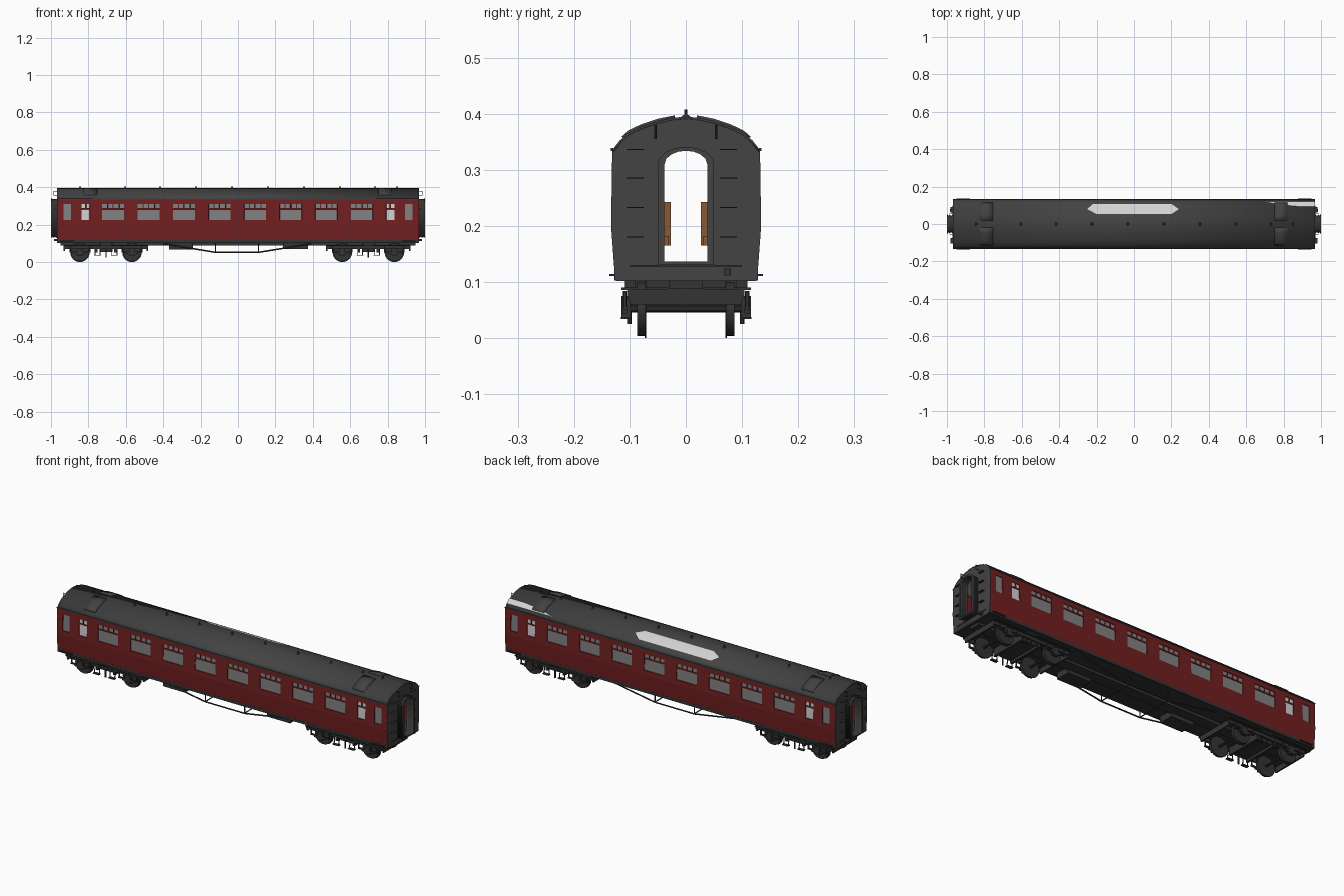
import bpy, bmesh, math
from mathutils import Vector, Matrix

if "Cube" in bpy.data.objects:
    bpy.data.objects.remove(bpy.data.objects["Cube"])

def mat(name, r, g, b):
    m = bpy.data.materials.new(name)
    m.diffuse_color = (r, g, b, 1)
    m.use_nodes = True
    m.node_tree.nodes["Principled BSDF"].inputs["Base Color"].default_value = m.diffuse_color
    return m

RED = mat("maroon_paint", 0.17, 0.014, 0.015)
GREY = mat("roof_grey", 0.056, 0.056, 0.056)
DARK = mat("underframe_black", 0.034, 0.034, 0.034)
GLASS = mat("window_grey", 0.22, 0.22, 0.22)
PALE = mat("pale_white", 0.65, 0.65, 0.65)
BROWN = mat("seat_brown", 0.25, 0.10, 0.035)

END = 0.967
SIDE = [(0.125, 0.103), (0.128, 0.118), (0.134, 0.20), (0.132, 0.335)]
ROOF = [(0.132, 0.335), (0.119, 0.352), (0.103, 0.366), (0.08, 0.377),
        (0.05, 0.387), (0.025, 0.3925), (0, 0.395)]

def lerp(table, v):
    """Piecewise linear lookup in an ascending list of (key, value)."""
    for (a, fa), (b, fb) in zip(table, table[1:]):
        if v <= b:
            return fa + (fb - fa) * (v - a) / (b - a)
    return table[-1][1]

def side_y(z):
    return lerp([(c, y) for y, c in SIDE], z)

def roof_z(y):
    return lerp(ROOF[::-1], abs(y))

def box(bm, x0, x1, y0, y1, z0, z1):
    m = Matrix.Translation(((x0+x1)/2, (y0+y1)/2, (z0+z1)/2)) @ \
        Matrix.Diagonal((abs(x1-x0), abs(y1-y0), abs(z1-z0), 1))
    bmesh.ops.create_cube(bm, size=1, matrix=m)

def rod(bm, p, q, r, seg=8, r2=None):
    p, q = Vector(p), Vector(q)
    d = q - p
    m = Matrix.Translation((p+q)/2) @ d.to_track_quat('Z', 'Y').to_matrix().to_4x4()
    bmesh.ops.create_cone(bm, cap_ends=True, segments=seg, radius1=r,
                          radius2=r if r2 is None else r2, depth=d.length, matrix=m)

def finish(bm, name, *mats, smooth=False):
    me = bpy.data.meshes.new(name)
    bm.to_mesh(me)
    bm.free()
    ob = bpy.data.objects.new(name, me)
    bpy.context.collection.objects.link(ob)
    for m in mats:
        me.materials.append(m)
    if smooth:
        bpy.ops.object.select_all(action='DESELECT')
        ob.select_set(True)
        bpy.context.view_layer.objects.active = ob
        bpy.ops.object.shade_smooth_by_angle(angle=math.radians(35))
    return ob

def plate(name, loops, x0, x1, m):
    """Flat plate in the yz plane; later loops are holes."""
    cu = bpy.data.curves.new(name, 'CURVE')
    cu.dimensions = '2D'
    cu.fill_mode = 'BOTH'
    cu.extrude = abs(x1 - x0) / 2
    for pts in loops:
        sp = cu.splines.new('POLY')
        sp.points.add(len(pts) - 1)
        for p, (y, z) in zip(sp.points, pts):
            p.co = (y, z, 0, 1)
        sp.use_cyclic_u = True
    tmp = bpy.data.objects.new(name + "_tmp", cu)
    bpy.context.collection.objects.link(tmp)
    me = bpy.data.meshes.new_from_object(tmp)
    bpy.data.objects.remove(tmp)
    me.transform(Matrix(((0, 0, 1, (x0+x1)/2), (1, 0, 0, 0), (0, 1, 0, 0), (0, 0, 0, 1))))
    me.materials.clear()
    me.materials.append(m)
    ob = bpy.data.objects.new(name, me)
    bpy.context.collection.objects.link(ob)

def arch(w, z0, spring, top):
    n = 8
    return [(-w, z0), (w, z0)] + [(w*math.cos(math.pi*i/n), spring + (top-spring)*math.sin(math.pi*i/n))
                                  for i in range(n + 1)]

def roof_sheet(name, rows, offset, m, thick=0):
    """Sheet on the roof; rows are (y, x0, x1)."""
    bm = bmesh.new()
    vs = [[bm.verts.new((x, y, roof_z(y) + offset)) for x in (a, b)] for y, a, b in rows]
    for p, q in zip(vs, vs[1:]):
        bm.faces.new((p[0], p[1], q[1], q[0]))
    bmesh.ops.recalc_face_normals(bm, faces=bm.faces)
    if sum(f.normal.z for f in bm.faces) < 0:
        bmesh.ops.reverse_faces(bm, faces=bm.faces)
    ob = finish(bm, name, m, smooth=True)
    if thick:
        ob.modifiers.new("thickness", 'SOLIDIFY').thickness = thick

# Side walls: grid with recessed window faces
wins = []   # x0, x1, z0, z1, material index
for i in range(8):
    c = -0.668 + i * 0.19
    wins.append((c-0.059, c+0.059, 0.224, 0.283, 1))
    for k in range(4):
        a = c - 0.059 + k * 0.0305
        wins.append((a, a + 0.0265, 0.289, 0.31, 1))
for s in (-1, 1):
    c = s * 0.815
    wins.append((c-0.023, c+0.023, 0.224, 0.283, 2))
    wins.append((c-0.023, c-0.003, 0.289, 0.31, 2))
    wins.append((c+0.003, c+0.023, 0.289, 0.31, 2))
    wins.append((s*0.913-0.02, s*0.913+0.02, 0.224, 0.31, 1))
xs = sorted({round(v, 4) for w in wins for v in w[:2]} | {-END, END})
zs = [0.118, 0.2, 0.224, 0.283, 0.289, 0.31, 0.335]
for s, nm in ((-1, "front"), (1, "back")):
    bm = bmesh.new()
    g = [[bm.verts.new((x, s*side_y(z), z)) for z in zs] for x in xs]
    for i in range(len(xs) - 1):
        for j in range(len(zs) - 1):
            q = [g[i][j], g[i+1][j], g[i+1][j+1], g[i][j+1]]
            f = bm.faces.new(q if s < 0 else q[::-1])
            cx, cz = (xs[i]+xs[i+1])/2, (zs[j]+zs[j+1])/2
            for a, b, c, d, k in wins:
                if a < cx < b and c < cz < d:
                    f.material_index = k
    bm.normal_update()
    ring = bmesh.ops.inset_region(bm, faces=[f for f in bm.faces if f.material_index],
                                  thickness=0.001, depth=-0.003)
    for f in ring['faces']:
        f.material_index = 0
    finish(bm, nm + "_side_wall", RED, GLASS, PALE)

# Roof shell, gutters, covers and the pale ceiling sheets showing through
rows = [(-y, -END, END) for y, z in ROOF] + [(y, -END, END) for y, z in ROOF[-2::-1]]
roof_sheet("roof", rows, 0, GREY, 0.004)
for s in (-1, 1):
    for x in (-0.79, 0.785):
        roof_sheet("roof_cover", [(s*y, x-0.035, x+0.035) for y in (0.02, 0.05, 0.08, 0.103, 0.115)],
                   0.004, GREY, 0.005)
roof_sheet("pale_roof_patch", [(0.053, -0.2, 0.2), (0.08, -0.25, 0.24), (0.107, -0.22, 0.2)], 0.0015, PALE)
roof_sheet("pale_end_patch", [(0.094, 0.88, END), (0.103, 0.78, END), (0.119, 0.70, END)], 0.0015, PALE)
bm = bmesh.new()
for s in (-1, 1):
    box(bm, -END, END, s*0.130, s*0.1345, 0.334, 0.339)
finish(bm, "gutters", GREY)
bm = bmesh.new()
for x in (-0.845, -0.605, -0.417, -0.225, -0.033, 0.16, 0.353, 0.545, 0.733, 0.85):
    rod(bm, (x, 0, 0.392), (x, 0, 0.398), 0.010, 10, 0.005)
    rod(bm, (x, 0, 0.396), (x, 0, 0.408), 0.003, 8)
finish(bm, "roof_vents", GREY)

# End walls with doorway, gangway bellows and end fittings
right = [(y, z) for y, z in SIDE[:-1] + ROOF]
outline = right + [(-y, z) for y, z in right[-2::-1]]
hole = arch(0.038, 0.137, 0.31, 0.334)
bm = bmesh.new()
for s in (-1, 1):
    plate("end_wall", [outline, hole], s*(END-0.006), s*END, GREY)
    for k in range(3):
        a = END + k * 0.009
        plate("gangway_bellows", [arch(0.047, 0.132, 0.31, 0.338), hole], s*a, s*(a+0.006), DARK)
        plate("gangway_fold", [arch(0.043, 0.134, 0.31, 0.336), hole], s*(a+0.006), s*(a+0.009), DARK)
    plate("gangway_face", [arch(0.05, 0.130, 0.31, 0.341), hole], s*(END+0.027), s*1.0, GREY)
    for z in (0.18, 0.233, 0.285, 0.336):
        for y in (-0.09, 0.076):
            box(bm, s*END, s*0.98, y-0.015, y+0.015, z-0.001, z+0.001)
    for y in (-0.054, 0.054):
        rod(bm, (s*0.985, y, 0.355), (s*0.985, y, 0.38), 0.002)
        for z in (0.357, 0.378):
            rod(bm, (s*0.96, y, z), (s*0.985, y, z), 0.0015)
    box(bm, s*END, s*0.983, 0.068, 0.08, 0.112, 0.124)
    box(bm, s*END, s*(END+0.003), -0.1, 0.1, 0.128, 0.130)
finish(bm, "end_steps_and_handles", DARK)

# Floor, solebars and footboards
bm = bmesh.new()
box(bm, -END, END, -0.125, 0.125, 0.102, 0.13)
for s in (-1, 1):
    box(bm, -END, END, s*0.12, s*0.1285, 0.103, 0.118)
    for x in (-0.913, 0.913):
        box(bm, x-0.035, x+0.035, s*0.12, s*0.137, 0.111, 0.114)
box(bm, -0.95, 0.95, -0.03, 0.03, 0.088, 0.103)
finish(bm, "underframe", DARK)

# Seat backs and cushions either side of the aisle
bm = bmesh.new()
for i in range(9):
    x = -0.763 + i * 0.19
    for s in (-1, 1):
        box(bm, x-0.01, x+0.01, s*0.027, s*0.12, 0.165, 0.243)
        box(bm, x-0.045, x+0.045, s*0.03, s*0.12, 0.165, 0.182)
        box(bm, x-0.02, x+0.02, s*0.06, s*0.115, 0.128, 0.166)
finish(bm, "seats", BROWN)

# Truss rods and equipment boxes
bm = bmesh.new()
for s in (-1, 1):
    y = s * 0.1
    pts = [(-0.4, y, 0.098), (-0.12, y, 0.052), (0.11, y, 0.052), (0.39, y, 0.098)]
    for p, q in zip(pts, pts[1:]):
        rod(bm, p, q, 0.004, 6)
    for x in (-0.12, 0.11):
        rod(bm, (x, y, 0.052), (x, y, 0.104), 0.003, 6)
for x in (-0.12, 0.11):
    rod(bm, (x, -0.1, 0.054), (x, 0.1, 0.054), 0.003, 6)
finish(bm, "truss_rods", DARK)
bm = bmesh.new()
box(bm, -0.37, -0.24, -0.1, -0.02, 0.068, 0.104)
box(bm, 0.24, 0.375, -0.1, -0.02, 0.07, 0.104)
finish(bm, "equipment_boxes", DARK)

# Bogies
for cx, nm in ((-0.706, "left"), (0.697, "right")):
    wb, fb = bmesh.new(), bmesh.new()
    for wx in (cx-0.139, cx+0.139):
        rod(wb, (wx, -0.1, 0.052), (wx, 0.1, 0.052), 0.006, 10)
        for s in (-1, 1):
            rod(wb, (wx, s*0.073, 0.052), (wx, s*0.086, 0.052), 0.048, 28)
            rod(wb, (wx, s*0.070, 0.052), (wx, s*0.073, 0.052), 0.052, 28)
            # axle box, leaf spring and hangers
            box(fb, wx-0.015, wx+0.015, s*0.098, s*0.116, 0.036, 0.075)
            box(fb, wx-0.055, wx+0.055, s*0.104, s*0.114, 0.05, 0.056)
            box(fb, wx-0.032, wx+0.032, s*0.104, s*0.114, 0.044, 0.05)
            for d in (-0.052, 0.052):
                rod(fb, (wx+d, s*0.109, 0.05), (wx+d, s*0.109, 0.084), 0.004, 6)
    for s in (-1, 1):
        box(fb, cx-0.225, cx+0.225, s*0.096, s*0.104, 0.07, 0.09)
        box(fb, cx-0.225, cx+0.225, s*0.096, s*0.116, 0.086, 0.09)
        # footstep on two hangers
        for d in (-0.045, 0.045):
            box(fb, cx+d-0.018, cx+d+0.018, s*0.1, s*0.117, 0.034, 0.038)
            for e in (-0.014, 0.014):
                rod(fb, (cx+d+e, s*0.108, 0.035), (cx+d+e, s*0.102, 0.075), 0.0025, 6)
        rod(fb, (cx, s*0.1, 0.025), (cx, s*0.1, 0.075), 0.004, 6)
        box(fb, cx-0.03, cx+0.03, s*0.09, s*0.11, 0.088, 0.103)
        box(fb, cx+s*0.222-0.004, cx+s*0.222+0.004, -0.1, 0.1, 0.06, 0.088)
        box(fb, cx+s*0.05-0.006, cx+s*0.05+0.006, -0.1, 0.1, 0.05, 0.09)
    box(fb, cx-0.035, cx+0.035, -0.09, 0.09, 0.055, 0.103)
    finish(wb, nm + "_wheels", DARK, smooth=True)
    finish(fb, nm + "_bogie_frame", DARK)
